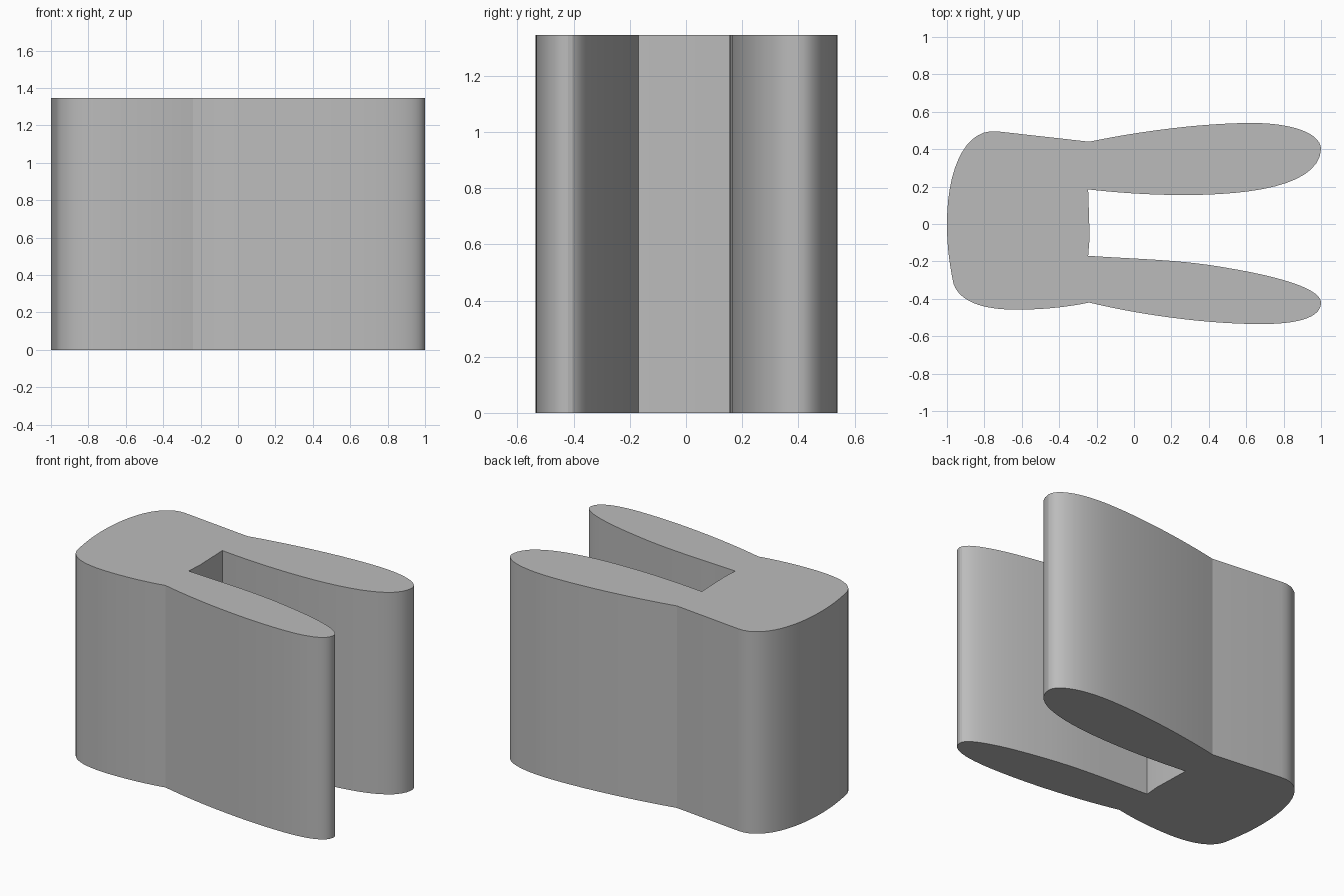
import bpy
import bmesh
from mathutils import Vector
from mathutils.geometry import interpolate_bezier

cube = bpy.data.objects.get("Cube")
if cube:
    bpy.data.objects.remove(cube, do_unlink=True)

HEIGHT = 1.345
STEPS = 14

grey = bpy.data.materials.new("plain grey")
grey.use_nodes = True
colour = (0.5, 0.5, 0.5, 1)
grey.diffuse_color = colour
grey.node_tree.nodes["Principled BSDF"].inputs["Base Color"].default_value = colour

# Clip outline, clockwise: each step is two handles and an end, or just an end
start = (-0.24, 0.44)
path = [
    # back prong
    [(0.05, 0.50), (0.38, 0.54), (0.63, 0.54)],
    [(0.86, 0.54), (1.0, 0.48), (1.0, 0.40)],
    [(0.99, 0.22), (0.68, 0.155), (0.27, 0.155)],
    [(0.1, 0.155), (-0.07, 0.165), (-0.245, 0.185)],
    # slot end
    [(-0.237, -0.07)],
    [(-0.245, -0.17)],
    # front prong
    [(0.05, -0.19), (0.25, -0.19), (0.5, -0.235)],
    [(0.8, -0.285), (1.0, -0.35), (1.0, -0.42)],
    [(1.0, -0.50), (0.88, -0.535), (0.68, -0.535)],
    [(0.4, -0.535), (0.05, -0.49), (-0.24, -0.42)],
    # rounded body
    [(-0.37, -0.447), (-0.5, -0.458), (-0.63, -0.458)],
    [(-0.8, -0.458), (-0.93, -0.42), (-0.965, -0.32)],
    [(-0.99, -0.2), (-1.0, -0.1), (-1.0, 0.0)],
    [(-1.0, 0.3), (-0.9, 0.515), (-0.73, 0.495)],
    [start],
]

outline = [Vector(start)]
for step in path:
    if len(step) == 1:
        outline.append(Vector(step[0]))
    else:
        curve = interpolate_bezier(outline[-1], *map(Vector, step), STEPS)
        outline += [p.to_2d() for p in curve[1:]]
outline.pop()

# Extrude the outline into a solid
bm = bmesh.new()
base = bm.faces.new([bm.verts.new((p.x, p.y, 0)) for p in outline])
top = bmesh.ops.extrude_face_region(bm, geom=[base], use_keep_orig=True)
bmesh.ops.translate(bm, vec=(0, 0, HEIGHT),
                    verts=[v for v in top["geom"] if isinstance(v, bmesh.types.BMVert)])
bmesh.ops.recalc_face_normals(bm, faces=bm.faces)
mesh = bpy.data.meshes.new("forked_clip")
bm.to_mesh(mesh)
bm.free()
mesh.materials.append(grey)
clip = bpy.data.objects.new("forked_clip", mesh)
bpy.context.collection.objects.link(clip)

# Smooth sides with sharp rims and corners
bpy.ops.object.select_all(action="DESELECT")
clip.select_set(True)
bpy.context.view_layer.objects.active = clip
bpy.ops.object.shade_smooth_by_angle(angle=0.3)
